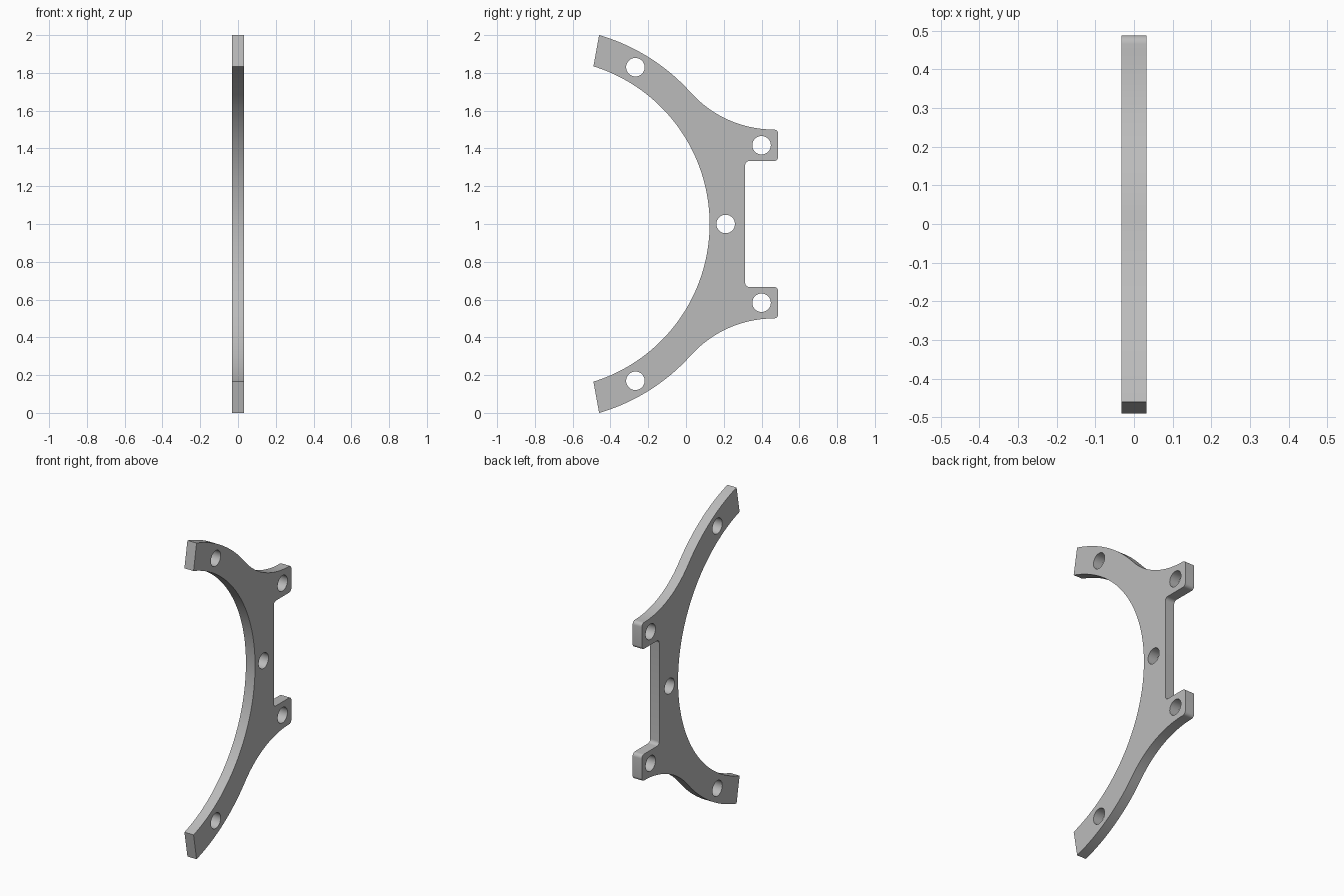
import bpy, bmesh
from math import cos, sin, pi, atan2, hypot, sqrt
from mathutils import Matrix

cube = bpy.data.objects.get("Cube")
if cube:
    bpy.data.objects.remove(cube)

HALF_THICK = 0.032
MID = 1.0                      # mirror height
CY = -0.749                    # centre of the big concentric arcs
R_IN, R_OUT = 0.874, 1.041
TAB_Y, TAB_TOP, TAB_LOW, WEB_Y = 0.488, 1.5, 1.333, 0.313
FILLET = 0.022


def arc(cy, cz, r, a0, a1, n):
    return [(cy + r * cos(a0 + (a1 - a0) * i / n),
             cz + r * sin(a0 + (a1 - a0) * i / n)) for i in range(n + 1)]


# Upper half of the outline, from the inner middle round to the web
inner_end = (-0.49, MID + sqrt(R_IN**2 - (-0.49 - CY)**2))
tip = (-0.46, 2.0)
upper = arc(CY, MID, R_IN, 0, atan2(inner_end[1] - MID, inner_end[0] - CY), 40)

# Outer arc flows tangentially into the concave sweep above the tab
sweep_y = TAB_Y - FILLET
dy, dz = sweep_y - CY, TAB_TOP - MID
sweep_r = (dy**2 + dz**2 - R_OUT**2) / (2 * (R_OUT - dz))
sweep_z = TAB_TOP + sweep_r
join = atan2(sweep_z - MID, dy)
upper += arc(CY, MID, R_OUT, atan2(tip[1] - MID, tip[0] - CY), join, 24)
upper += arc(sweep_y, sweep_z, sweep_r, join + pi, 1.5 * pi, 24)[1:]

# Rounded tab corners and the fillet into the web
upper += arc(sweep_y, TAB_TOP - FILLET, FILLET, pi / 2, 0, 6)[1:]
upper += arc(sweep_y, TAB_LOW + FILLET, FILLET, 0, -pi / 2, 6)
upper += arc(WEB_Y + FILLET, TAB_LOW - FILLET, FILLET, pi / 2, pi, 6)

lower = [(y, 2 * MID - z) for y, z in reversed(upper[1:])]
loops = [upper + lower]

# Bolt holes
for y, z in ((-0.268, 1.83), (0.4, 1.417), (0.21, MID), (0.4, 0.583), (-0.268, 0.17)):
    loops.append(arc(y, z, 0.049, 0, 2 * pi, 40)[:-1])

# Filled flat profile, extruded to a plate
curve = bpy.data.curves.new("bracket_profile", 'CURVE')
curve.dimensions = '2D'
curve.fill_mode = 'BOTH'
curve.extrude = HALF_THICK
for pts in loops:
    s = curve.splines.new('POLY')
    s.points.add(len(pts) - 1)
    for p, (y, z) in zip(s.points, pts):
        p.co = (y, z, 0, 1)
    s.use_cyclic_u = True

plate = bpy.data.objects.new("curved_bracket_plate", curve)
bpy.context.collection.objects.link(plate)
bpy.ops.object.select_all(action='DESELECT')
plate.select_set(True)
bpy.context.view_layer.objects.active = plate
bpy.ops.object.convert(target='MESH')
plate = bpy.context.view_layer.objects.active

# Stand the plate up: profile x becomes y, profile y becomes z
mesh = plate.data
mesh.transform(Matrix(((0, 0, 1, 0), (1, 0, 0, 0), (0, 1, 0, 0), (0, 0, 0, 1))))
bm = bmesh.new()
bm.from_mesh(mesh)
bmesh.ops.remove_doubles(bm, verts=bm.verts, dist=0.0001)
bmesh.ops.recalc_face_normals(bm, faces=bm.faces)
bm.to_mesh(mesh)
bm.free()
bpy.ops.object.shade_smooth_by_angle(angle=pi / 6)

# Grey metal
grey = bpy.data.materials.new("plain_grey")
grey.use_nodes = True
colour = (0.5, 0.5, 0.5, 1)
grey.diffuse_color = colour
grey.node_tree.nodes["Principled BSDF"].inputs["Base Color"].default_value = colour
mesh.materials.clear()
mesh.materials.append(grey)
